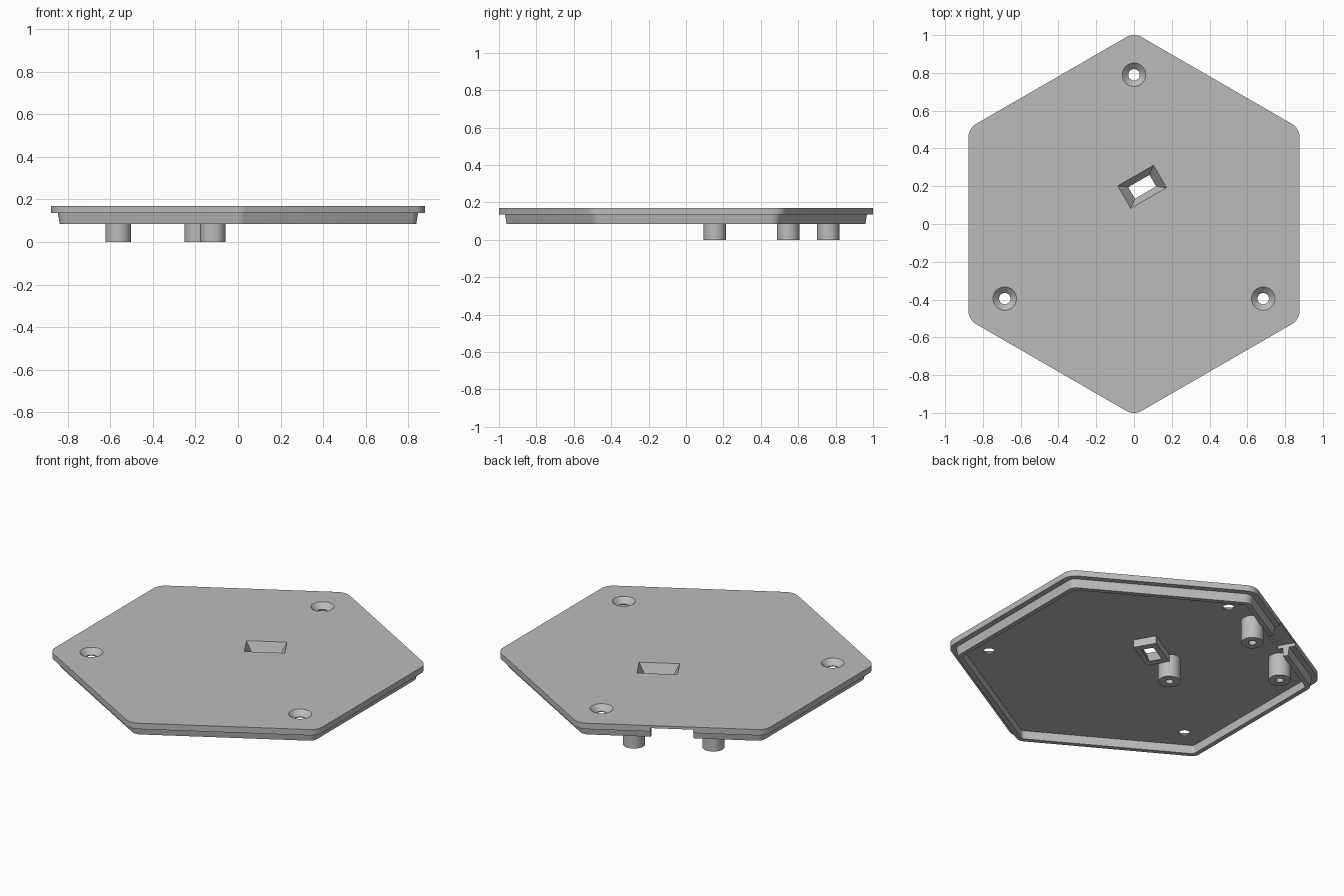
import bpy, bmesh
from math import cos, sin, radians, tau
from mathutils import Vector

if "Cube" in bpy.data.objects:
    bpy.data.objects.remove(bpy.data.objects["Cube"], do_unlink=True)

gray = bpy.data.materials.new("plain_gray")
gray.use_nodes = True
gray.diffuse_color = (0.5, 0.5, 0.5, 1)
gray.node_tree.nodes["Principled BSDF"].inputs["Base Color"].default_value = (0.5, 0.5, 0.5, 1)

# Directions along and out of the edge that carries the port
ALONG = Vector((cos(radians(30)), sin(radians(30)), 0))
OUT = Vector((-ALONG.y, ALONG.x, 0))

PLATE_TOP, PLATE_BASE, RIM_BASE = 0.17, 0.135, 0.085


def on_edge(t, n, z=0):
    return ALONG * t + OUT * n + Vector((0, 0, z))


def hex_loop(apothem, radius, z, steps=8):
    """Hexagon with rounded corners and points on the y axis."""
    pts = []
    reach = (apothem - radius) / cos(radians(30))
    for k in range(6):
        mid = 30 + 60 * k
        c = Vector((cos(radians(mid)), sin(radians(mid)), 0)) * reach
        for s in range(steps + 1):
            a = radians(mid - 30 + 60 * s / steps)
            pts.append(c + Vector((cos(a) * radius, sin(a) * radius, z)))
    return pts


def ring(center, radius, z, sides=40):
    return [Vector((center.x + radius * cos(tau * i / sides),
                    center.y + radius * sin(tau * i / sides), z)) for i in range(sides)]


def rect(t, n, length, width, z):
    return [on_edge(t + sx * length / 2, n + sy * width / 2, z)
            for sx, sy in ((-1, -1), (1, -1), (1, 1), (-1, 1))]


def loft(name, loops, cyclic=False):
    """Skin successive loops; cap the ends or join last to first."""
    bm = bmesh.new()
    rows = [[bm.verts.new(p) for p in loop] for loop in loops]
    pairs = list(zip(rows, rows[1:]))
    if cyclic:
        pairs.append((rows[-1], rows[0]))
    else:
        bm.faces.new(rows[0])
        bm.faces.new(rows[-1])
    for a, b in pairs:
        for i in range(len(a)):
            j = (i + 1) % len(a)
            bm.faces.new((a[i], a[j], b[j], b[i]))
    bmesh.ops.recalc_face_normals(bm, faces=bm.faces)
    mesh = bpy.data.meshes.new(name)
    bm.to_mesh(mesh)
    bm.free()
    mesh.materials.append(gray)
    ob = bpy.data.objects.new(name, mesh)
    bpy.context.collection.objects.link(ob)
    return ob


def activate(ob):
    bpy.ops.object.select_all(action='DESELECT')
    ob.select_set(True)
    bpy.context.view_layer.objects.active = ob


def cut(ob, cutter):
    activate(ob)
    mod = ob.modifiers.new("cut", 'BOOLEAN')
    mod.operation, mod.solver, mod.object = 'DIFFERENCE', 'EXACT', cutter
    bpy.ops.object.modifier_apply(modifier=mod.name)


# Cover plate and the thin tapered rim beneath it
plate = loft("cover_plate", [hex_loop(0.877, 0.082, PLATE_BASE), hex_loop(0.877, 0.082, PLATE_TOP)])
rim = loft("locating_rim", [
    hex_loop(0.845, 0.055, PLATE_BASE), hex_loop(0.837, 0.05, RIM_BASE),
    hex_loop(0.81, 0.025, RIM_BASE), hex_loop(0.81, 0.025, PLATE_BASE)], cyclic=True)

# Countersunk screw holes
cutters = []
for angle in (90, 210, 330):
    c = Vector((cos(radians(angle)), sin(radians(angle)), 0)) * 0.79
    hole = loft("hole_cutter", [ring(c, 0.03, 0.11), ring(c, 0.03, 0.14),
                                ring(c, 0.062, PLATE_TOP), ring(c, 0.062, 0.2)])
    cut(plate, hole)
    cutters.append(hole)

# Tapered window and its collar
WIN = (0.136, 0.149)
window = loft("window_cutter", [rect(*WIN, 0.12, 0.062, 0.08), rect(*WIN, 0.23, 0.146, 0.18)])
cut(plate, window)
cutters.append(window)
collar = loft("window_collar", [
    rect(*WIN, 0.21, 0.13, PLATE_BASE), rect(*WIN, 0.21, 0.13, 0.09),
    rect(*WIN, 0.13, 0.07, 0.09), rect(*WIN, 0.181, 0.11, PLATE_BASE)], cyclic=True)

# Port notch through the rim and part of the plate edge
notch = loft("notch_cutter", [rect(0, 0.88, 0.23, 0.2, 0.05), rect(0, 0.88, 0.23, 0.2, 0.155)])
cut(plate, notch)
cut(rim, notch)
cutters.append(notch)

# Mounting posts with blind screw holes
posts = []
for name, t, n in (("port_post_left", 0.214, 0.754), ("port_post_right", -0.214, 0.754),
                   ("center_post", -0.025, 0.193)):
    c = on_edge(t, n)
    posts.append(loft(name, [ring(c, 0.021, 0.1), ring(c, 0.021, 0),
                             ring(c, 0.06, 0), ring(c, 0.06, PLATE_BASE)]))

for ob in cutters:
    bpy.data.objects.remove(ob, do_unlink=True)

for ob in [plate, rim, collar] + posts:
    activate(ob)
    bpy.ops.object.shade_smooth_by_angle(angle=radians(25))
